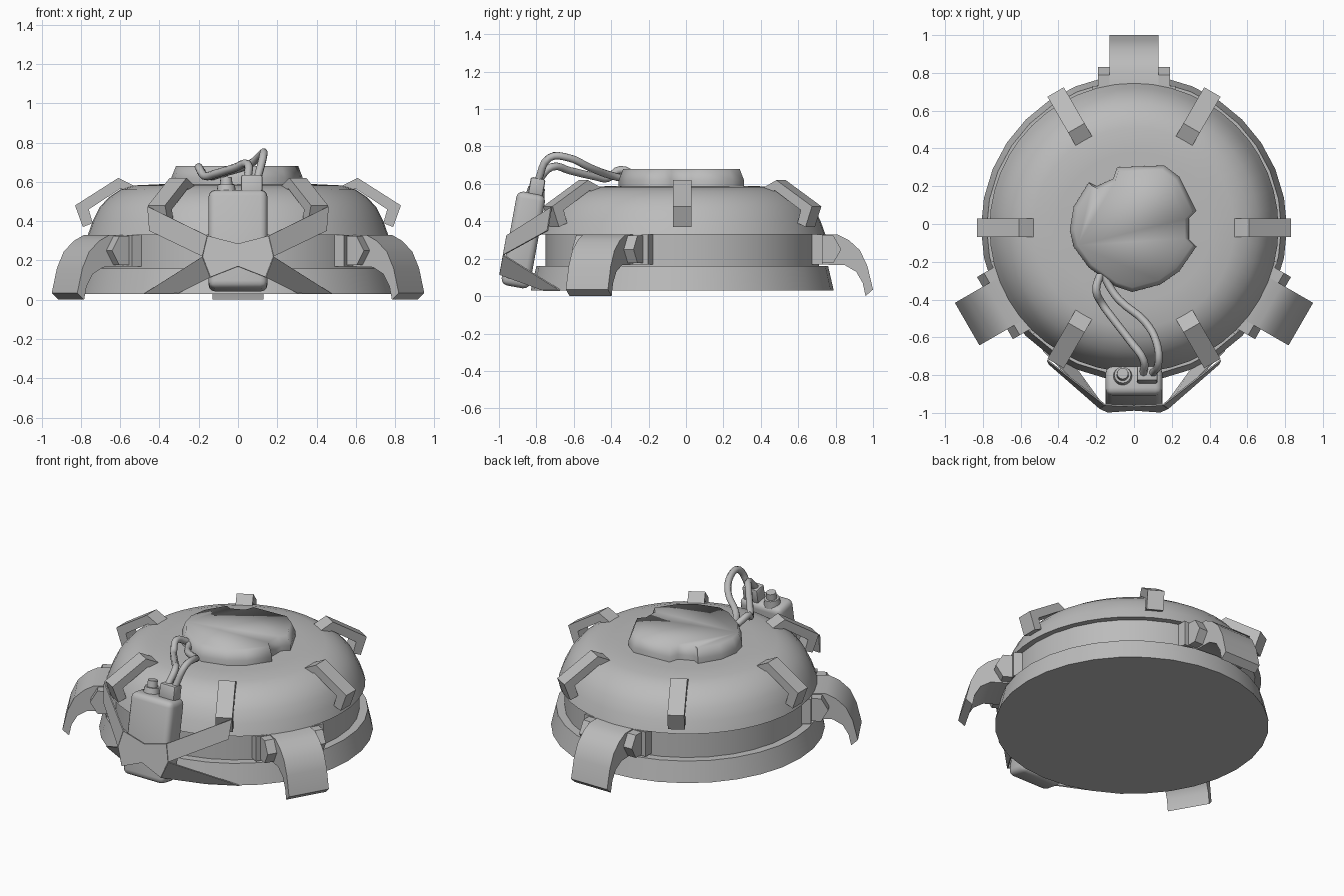
import bpy, bmesh, math
from mathutils import Matrix, Vector

cube = bpy.data.objects.get("Cube")
if cube:
    bpy.data.objects.remove(cube, do_unlink=True)

CY = -0.02  # body axis

grey = bpy.data.materials.new("plain_grey")
grey.use_nodes = True
grey.diffuse_color = (0.5, 0.5, 0.5, 1)
grey.node_tree.nodes["Principled BSDF"].inputs["Base Color"].default_value = (0.5, 0.5, 0.5, 1)


def finish(name, bm, smooth=None):
    bmesh.ops.recalc_face_normals(bm, faces=bm.faces)
    me = bpy.data.meshes.new(name)
    bm.to_mesh(me)
    bm.free()
    me.materials.append(grey)
    ob = bpy.data.objects.new(name, me)
    bpy.context.collection.objects.link(ob)
    if smooth:
        bpy.ops.object.select_all(action='DESELECT')
        ob.select_set(True)
        bpy.context.view_layer.objects.active = ob
        bpy.ops.object.shade_smooth_by_angle(angle=math.radians(smooth))
    return ob


def loft(bm, rings):
    """Bridge closed loops of equal length and cap both ends."""
    loops = [[bm.verts.new(p) for p in ring] for ring in rings]
    n = len(loops[0])
    for a, b in zip(loops, loops[1:]):
        for i in range(n):
            j = (i + 1) % n
            bm.faces.new((a[i], a[j], b[j], b[i]))
    bm.faces.new(loops[0])
    bm.faces.new(loops[-1])


def lathe(name, profile, sides, smooth=35):
    bm = bmesh.new()
    turns = [math.tau * i / sides for i in range(sides)]
    loft(bm, [[(r * math.cos(t), CY + r * math.sin(t), z) for t in turns]
              for r, z in profile])
    return finish(name, bm, smooth)


def radial(name, profile, half, angle, smooth=None):
    """Extrude a (radius, height) profile sideways and swing it round the axis."""
    bm = bmesh.new()
    loft(bm, [[(r, w, z) for r, z in profile] for w in (-half, half)])
    turn = Matrix.Translation((0, CY, 0)) @ Matrix.Rotation(math.radians(angle), 4, 'Z')
    bm.transform(turn)
    return finish(name, bm, smooth)


def box(name, size, place, bevel=0.0, segments=3):
    bm = bmesh.new()
    bmesh.ops.create_cube(bm, size=1)
    bmesh.ops.scale(bm, vec=size, verts=bm.verts)
    if bevel:
        bmesh.ops.bevel(bm, geom=bm.edges[:], offset=bevel, segments=segments,
                        profile=0.5, affect='EDGES')
    bm.transform(place)
    return finish(name, bm, 40)


# Body: flared base, recessed waist, domed lid
lathe("base_ring", [(0.81, 0.03), (0.78, 0.16)], 32)
lathe("waist", [(0.73, 0.15), (0.73, 0.34)], 32)
lathe("dome_lid", [(0.765, 0.33), (0.74, 0.40), (0.705, 0.47), (0.66, 0.52),
                   (0.60, 0.56), (0.53, 0.582), (0.40, 0.588), (0.10, 0.592)], 48, 50)

# Notched pressure cap
outline = [(-.34, -.03), (-.32, .09), (-.24, .22), (-.20, .20), (-.11, .24), (-.09, .30),
           (.16, .31), (.24, .25), (.33, .07), (.29, .03), (.29, -.08), (.33, -.12),
           (.24, -.25), (.14, -.32), (-.01, -.36), (-.10, -.33), (-.24, -.23), (-.32, -.12)]
bm = bmesh.new()
loft(bm, [[(x * s, CY + (y - CY) * s, z) for x, y in outline]
          for s, z in ((1, 0.57), (1, 0.62), (0.93, 0.68))])
finish("pressure_cap", bm, 80)

# Six lid clips
clip = [(.53, .58), (.61, .62), (.83, .48), (.79, .37), (.74, .39), (.76, .46),
        (.60, .565), (.55, .55)]
for i in range(6):
    radial(f"lid_clip_{i + 1}", clip, 0.05, 60 * i)

# Three hinged feet with brackets and hexagonal hinge barrels
foot = [(.70, .33), (.83, .33), (.89, .30), (.95, .245), (.99, .16), (1.02, .035),
        (.98, 0), (.965, .07), (.93, .13), (.87, .165), (.70, .17)]
barrel = [(0.765 + 0.085 * math.cos(math.tau * i / 6),
           0.25 + 0.085 * math.sin(math.tau * i / 6)) for i in range(6)]
plate = [(.66, .17), (.75, .17), (.75, .33), (.66, .33)]
for i, angle in enumerate((90, 210, 330)):
    radial(f"foot_{i + 1}", foot, 0.13, angle, 30)
    radial(f"hinge_barrel_{i + 1}", barrel, 0.19, angle)
    radial(f"hinge_bracket_{i + 1}", plate, 0.22, angle)

# Leaning battery pack with terminal and plug
lean = Matrix.Translation((0, -0.87, 0.30)) @ Matrix.Rotation(-0.18, 4, 'X')
box("battery_pack", (0.30, 0.155, 0.51), lean, 0.035)
box("plug", (0.11, 0.08, 0.10), lean @ Matrix.Translation((0.07, 0.02, 0.29)), 0.012, 2)
for name, radius, height, lift in (("terminal_collar", 0.052, 0.05, 0.265),
                                   ("terminal_knob", 0.035, 0.10, 0.28)):
    bm = bmesh.new()
    bmesh.ops.create_cone(bm, cap_ends=True, segments=16, radius1=radius,
                          radius2=radius * 0.85, depth=height)
    bm.transform(lean @ Matrix.Translation((-0.06, 0.02, lift)))
    finish(name, bm, 40)

# Two cables from the plug to the cap
cables = {
    "cable_left": [(.10, -.79, .62), (.13, -.73, .74), (.12, -.63, .74), (.06, -.52, .69),
                   (-.08, -.40, .645), (-.13, -.33, .63), (-.16, -.27, .63)],
    "cable_right": [(.05, -.79, .62), (.05, -.72, .69), (-.02, -.62, .67), (-.12, -.49, .64),
                    (-.17, -.42, .63), (-.20, -.35, .675), (-.18, -.27, .64)],
}
for name, points in cables.items():
    cu = bpy.data.curves.new(name, 'CURVE')
    cu.dimensions = '3D'
    cu.bevel_depth = 0.021
    cu.bevel_resolution = 2
    cu.resolution_u = 4
    cu.use_fill_caps = True
    sp = cu.splines.new('BEZIER')
    sp.bezier_points.add(len(points) - 1)
    for bp, p in zip(sp.bezier_points, points):
        bp.co = p
        bp.handle_left_type = bp.handle_right_type = 'AUTO'
    cu.materials.append(grey)
    ob = bpy.data.objects.new(name, cu)
    bpy.context.collection.objects.link(ob)
    bpy.ops.object.select_all(action='DESELECT')
    ob.select_set(True)
    bpy.context.view_layer.objects.active = ob
    bpy.ops.object.convert(target='MESH')
    bpy.ops.object.shade_smooth()


# Crossed straps holding the pack
def strap(name, corners):
    bm = bmesh.new()
    bm.faces.new([bm.verts.new(c) for c in corners])
    ob = finish(name, bm)
    mod = ob.modifiers.new("thickness", 'SOLIDIFY')
    mod.thickness = 0.008
    mod.offset = 0


def front(x, z):
    return (x, -1.015 + 0.18 * z, z)


for side, s in (("left", 1), ("right", -1)):
    top, mid, low = front(s * .155, .325), front(s * .18, .22), front(s * .14, .115)
    strap(f"strap_front_{side}", [front(0, .285), top, mid, low, front(0, .17)])
    strap(f"strap_upper_{side}", [top, (s * .46, -.72, .475), (s * .45, -.74, .35), mid])
    strap(f"strap_lower_{side}", [mid, (s * .48, -.67, .03), (s * .31, -.76, .03), low])
